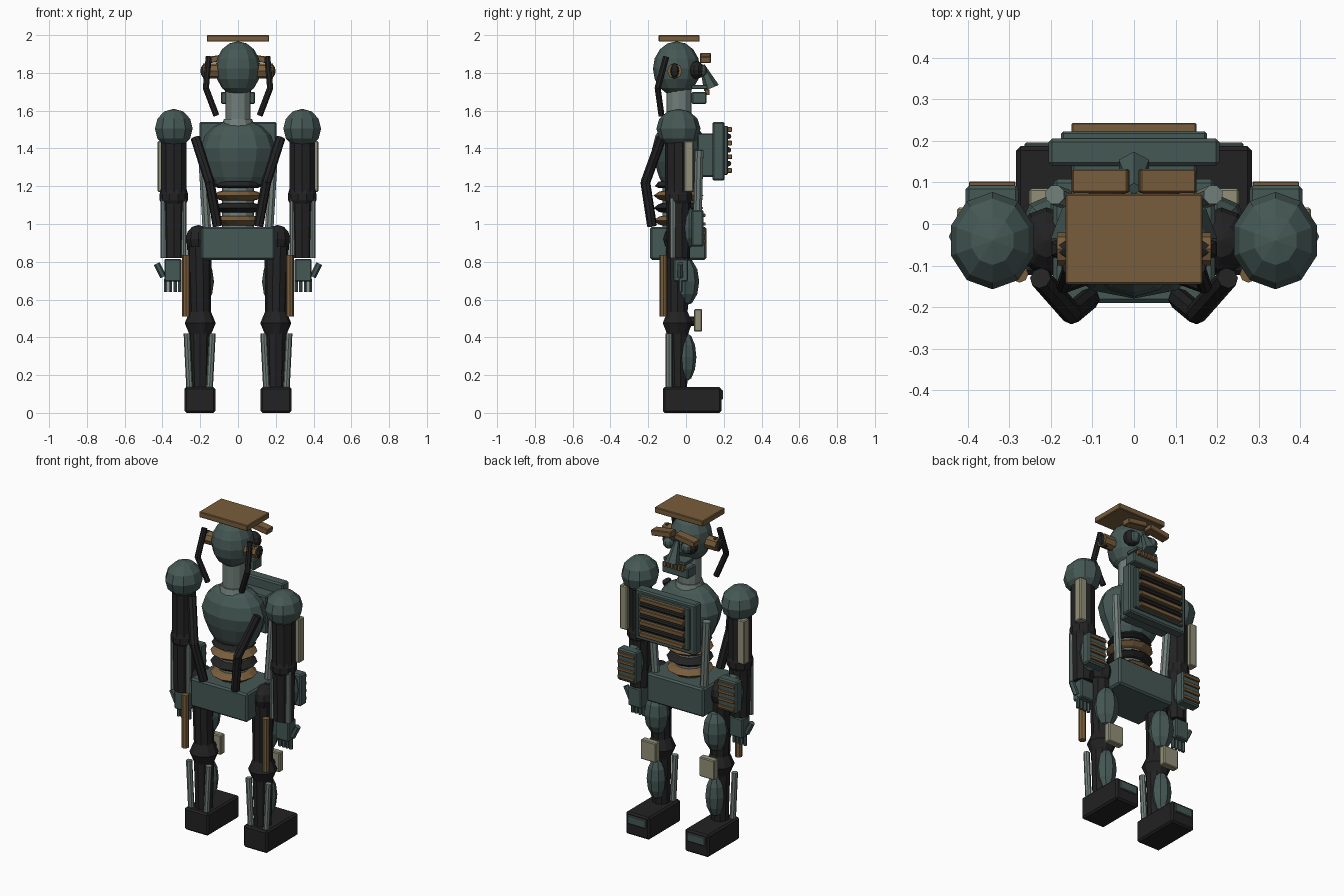
import bpy, bmesh, math
from mathutils import Vector, Matrix

if "Cube" in bpy.data.objects:
    bpy.data.objects.remove(bpy.data.objects["Cube"])


def mat(name, r, g, b):
    m = bpy.data.materials.new(name)
    m.diffuse_color = (r, g, b, 1)
    m.use_nodes = True
    m.node_tree.nodes["Principled BSDF"].inputs["Base Color"].default_value = m.diffuse_color
    return m


GREEN = mat("dark_teal_metal", .060, .098, .090)
BRONZE = mat("bronze", .190, .110, .045)
DARK = mat("black_rubber", .016, .016, .017)
STEEL = mat("pale_steel", .165, .210, .195)
CREAM = mat("cream_panel", .290, .280, .190)


def finish(name, bm, material):
    bmesh.ops.recalc_face_normals(bm, faces=bm.faces[:])
    me = bpy.data.meshes.new(name)
    bm.to_mesh(me)
    bm.free()
    me.materials.append(material)
    ob = bpy.data.objects.new(name, me)
    bpy.context.collection.objects.link(ob)
    return ob


def box(name, xs, ys, zs, material, bevel=.006, rot=(0, 0, 0)):
    """Bevelled box given by its range on each axis."""
    c = Vector([(r[0] + r[1]) / 2 for r in (xs, ys, zs)])
    d = [abs(r[1] - r[0]) for r in (xs, ys, zs)]
    bm = bmesh.new()
    bmesh.ops.create_cube(bm, size=1, matrix=Matrix.Diagonal((*d, 1)))
    if bevel:
        bmesh.ops.bevel(bm, geom=bm.edges[:], offset=bevel, segments=1, affect='EDGES')
    ob = finish(name, bm, material)
    ob.location, ob.rotation_euler = c, rot
    return ob


def ball(name, c, r, material, seg=10, rings=6):
    bm = bmesh.new()
    bmesh.ops.create_uvsphere(bm, u_segments=seg, v_segments=rings, radius=1,
                              matrix=Matrix.Translation(c) @ Matrix.Diagonal((*r, 1)))
    return finish(name, bm, material)


def rod(name, a, b, r, material, r2=None, seg=8):
    """Cylinder or cone between two points."""
    a, b = Vector(a), Vector(b)
    bm = bmesh.new()
    rot = (b - a).to_track_quat('Z', 'Y').to_matrix().to_4x4()
    bmesh.ops.create_cone(bm, cap_ends=True, segments=seg, radius1=r,
                          radius2=r if r2 is None else r2, depth=(b - a).length,
                          matrix=Matrix.Translation((a + b) / 2) @ rot)
    return finish(name, bm, material)


def lathe(name, c, profile, material, seg=12, sy=1):
    """Turned solid from (radius, z) pairs."""
    bm = bmesh.new()
    loops = []
    for r, z in profile:
        loops.append([bm.verts.new((c[0] + r * math.cos(2 * math.pi * i / seg),
                                    c[1] + sy * r * math.sin(2 * math.pi * i / seg), z))
                      for i in range(seg)])
    for lo, hi in zip(loops, loops[1:]):
        for i in range(seg):
            j = (i + 1) % seg
            bm.faces.new((lo[i], lo[j], hi[j], hi[i]))
    bm.faces.new(loops[0])
    bm.faces.new(loops[-1])
    return finish(name, bm, material)


def hose(name, pts, r):
    """Bent tube: straight lengths with a small ball at each bend."""
    for a, b in zip(pts, pts[1:]):
        rod(name, a, b, r, DARK)
    for p in pts[1:-1]:
        ball(name + "_bend", p, (r, r, r), DARK, 8, 4)


# Head and flat cap
box("cap_board", (-.165, .165), (-.145, .072), (1.965, 2), BRONZE, .004)
ball("head", (0, -.05, 1.822), (.12, .125, .145), GREEN, 12, 8)
rod("neck", (0, -.037, 1.5), (0, -.037, 1.72), .067, STEEL, seg=12)
rod("neck_collar", (0, -.037, 1.52), (0, -.037, 1.555), .085, STEEL, .075, 12)

# Face on the +y side
box("jaw", (-.09, .09), (.03, .108), (1.635, 1.7), GREEN)
box("upper_lip", (-.075, .075), (.03, .115), (1.715, 1.735), GREEN, .003)
for i in range(6):
    x = -.06 + .024 * i
    box("tooth", (x - .009, x + .009), (.1, .125), (1.682, 1.712), BRONZE, .002)
rod("nose", (0, .135, 1.72), (0, .085, 1.84), .042, GREEN, .014, 6)

# Torso
lathe("chest", (0, -.035), [(.115, 1.2), (.15, 1.25), (.185, 1.33), (.2, 1.4),
                            (.175, 1.47), (.13, 1.515), (.07, 1.545)], GREEN, 12, .72)
rod("waist_core", (0, -.04, .97), (0, -.04, 1.25), .085, STEEL, seg=12)
for z, m in ((1.15, BRONZE), (1.085, DARK), (1.018, BRONZE)):
    lathe("waist_ring", (0, -.04), [(.088, z - .025), (.105, z - .02), (.132, z),
                                    (.105, z + .02), (.088, z + .025)], m)
lathe("chest_hem", (0, -.04), [(.105, 1.19), (.125, 1.2), (.105, 1.225)], DARK)
box("pelvis", (-.195, .195), (-.19, .108), (.81, .985), GREEN, .01)

# Chest pack with grille bars
box("pack_mount", (-.15, .15), (.06, .145), (1.25, 1.48), GREEN)
box("pack_body", (-.205, .205), (.14, .205), (1.23, 1.54), GREEN, .008)
box("pack_face", (-.175, .175), (.2, .222), (1.26, 1.52), GREEN, .005)
for i in range(7):
    z = 1.5 - .036 * i
    if i % 2:
        rod("grille_slot", (-.15, .225, z), (.15, .225, z), .015, DARK)
    else:
        box("grille_bar", (-.15, .15), (.21, .243), (z - .013, z + .013), BRONZE, .003)

for s in (1, -1):
    def P(x, y, z):
        return (s * x, y, z)

    def X(a, b):
        return (s * a, s * b)

    # Eyes, brows, ears
    ball("eye_socket", P(.065, .055, 1.815), (.052, .04, .048), DARK, 10, 6)
    ball("eyeball", P(.062, .08, 1.812), (.034, .032, .034), GREEN, 8, 6)
    box("brow", X(.012, .148), (.075, .132), (1.862, 1.897), BRONZE, .004, (0, s * .15, 0))
    rod("ear_base", P(.09, -.06, 1.81), P(.185, -.06, 1.81), .04, BRONZE, seg=8)
    ball("ear_cup", P(.165, -.06, 1.81), (.04, .032, .042), DARK, 6, 6)

    # Hoses and braces
    hose("head_hose", [P(.155, -.105, 1.885), P(.17, -.15, 1.72), P(.115, -.13, 1.575)], .017)
    hose("back_hose", [P(.225, -.13, 1.455), P(.15, -.215, 1.22), P(.108, -.18, .99)], .026)
    rod("torso_brace", P(.165, .06, .97), P(.19, .07, 1.39), .024, STEEL)

    # Arm
    ball("shoulder", P(.34, -.04, 1.505), (.105, .117, .105), GREEN, 10, 6)
    rod("upper_arm", P(.34, -.04, 1.14), P(.34, -.04, 1.45), .07, DARK, seg=10)
    box("upper_arm_panel", X(.375, .425), (-.01, .04), (1.17, 1.44), CREAM, .005)
    lathe("elbow", (s * .34, -.04), [(.06, 1.1), (.075, 1.125), (.075, 1.16), (.068, 1.185)],
          DARK, 10)
    rod("forearm", P(.34, -.04, .82), P(.34, -.04, 1.13), .06, DARK, .066, 10)
    for x in (.288, .393):
        rod("forearm_strut", P(x, -.07, .82), P(x, -.07, 1.135), .016, STEEL)
    ball("forearm_shell", P(.34, .015, .98), (.06, .05, .11), GREEN, 8, 6)
    box("forearm_pouch", X(.277, .405), (.03, .092), (.88, 1.075), GREEN, .008)
    for i in range(4):
        z = .908 + .046 * i
        box("pouch_strip", X(.285, .397), (.086, .102), (z - .009, z + .009), BRONZE, .002)

    # Hand
    box("palm", X(.3, .39), (-.065, .01), (.695, .815), GREEN, .006)
    for i in range(4):
        x = .308 + .025 * i
        rod("finger", P(x, -.03, .64), P(x, -.03, .71), .0105, GREEN, seg=6)
    rod("thumb", P(.395, -.03, .72), P(.43, -.03, .79), .017, GREEN, seg=6)

    # Leg
    ball("hip_joint", P(.21, -.04, .92), (.07, .08, .075), DARK)
    rod("thigh", P(.2, -.045, .5), P(.205, -.045, .9), .056, DARK, .065, 10)
    ball("thigh_armour", P(.2, -.005, .695), (.073, .075, .13), GREEN, 8, 6)
    rod("thigh_side_bar", P(.275, -.12, .51), P(.275, -.12, .835), .021, BRONZE)
    lathe("knee", (s * .2, -.045), [(.055, .41), (.082, .475), (.055, .54)], DARK, 10)
    box("knee_pad", X(.148, .252), (.043, .085), (.43, .55), CREAM, .005)
    rod("knee_pad_stem", P(.2, -.02, .485), P(.2, .05, .485), .025, DARK)
    rod("shin", P(.2, -.045, .1), P(.2, -.045, .44), .05, DARK, .06, 10)
    ball("shin_armour", P(.2, 0, .295), (.058, .055, .13), GREEN, 8, 6)
    for lo, hi in ((.255, .27), (.152, .136)):
        rod("shin_strut", P(lo, -.09, .11), P(hi, -.09, .42), .018, STEEL)

    # Foot
    box("foot", X(.12, .283), (-.122, .187), (0, .137), DARK, .01)
    box("toe_plate", X(.14, .263), (.18, .196), (.07, .122), GREEN, .004)
